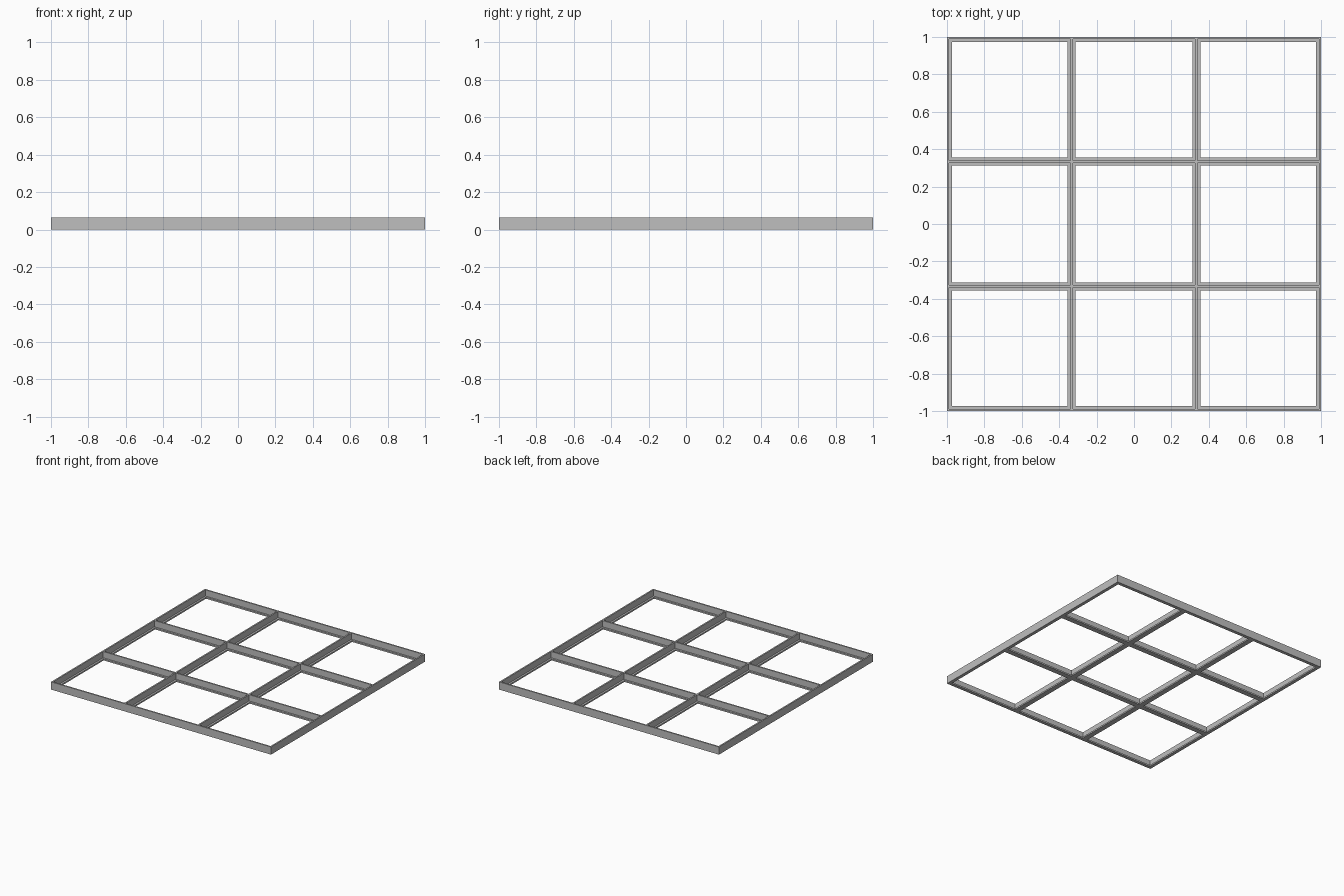
import bpy
import bmesh

cube = bpy.data.objects.get("Cube")
if cube:
    bpy.data.objects.remove(cube, do_unlink=True)

HALF = 1.0          # half the side of the square frame
HEIGHT = 0.063      # full height of the ribs
LEDGE_TOP = 0.012   # thickness of the bottom flange
RIB = 0.012         # rib thickness
FLANGE = 0.043      # flange width under the inner ribs
RIM_FLANGE = 0.027  # flange width under the outer ribs
BAYS = 3

grey = bpy.data.materials.new("plain grey")
grey.use_nodes = True
colour = (0.52, 0.52, 0.52, 1)
grey.diffuse_color = colour
grey.node_tree.nodes["Principled BSDF"].inputs["Base Color"].default_value = colour


def lattice(name, inner, rim, bottom, top):
    """Square lattice of crossing bars, built as one welded mesh."""
    # start and end of each bar across one axis
    stops = [-HALF, -HALF + rim]
    for i in range(1, BAYS):
        centre = -HALF + 2 * HALF * i / BAYS
        stops += [centre - inner / 2, centre + inner / 2]
    stops += [HALF - rim, HALF]

    bm = bmesh.new()
    n = len(stops)
    grid = [[bm.verts.new((x, y, bottom)) for y in stops] for x in stops]
    for i in range(n - 1):
        for j in range(n - 1):
            if i % 2 == 0 or j % 2 == 0:   # odd-odd squares stay open
                bm.faces.new((grid[i][j], grid[i + 1][j],
                              grid[i + 1][j + 1], grid[i][j + 1]))
    raised = bmesh.ops.extrude_face_region(bm, geom=bm.faces[:], use_keep_orig=True)
    verts = [g for g in raised["geom"] if isinstance(g, bmesh.types.BMVert)]
    bmesh.ops.translate(bm, verts=verts, vec=(0, 0, top - bottom))
    bmesh.ops.recalc_face_normals(bm, faces=bm.faces[:])

    mesh = bpy.data.meshes.new(name)
    bm.to_mesh(mesh)
    bm.free()
    mesh.materials.append(grey)
    obj = bpy.data.objects.new(name, mesh)
    bpy.context.collection.objects.link(obj)
    return obj


# wide ledge along the bottom, thin upright ribs standing on it
lattice("bottom_ledge", FLANGE, RIM_FLANGE, 0, LEDGE_TOP)
lattice("upright_ribs", RIB, RIB, LEDGE_TOP, HEIGHT)
